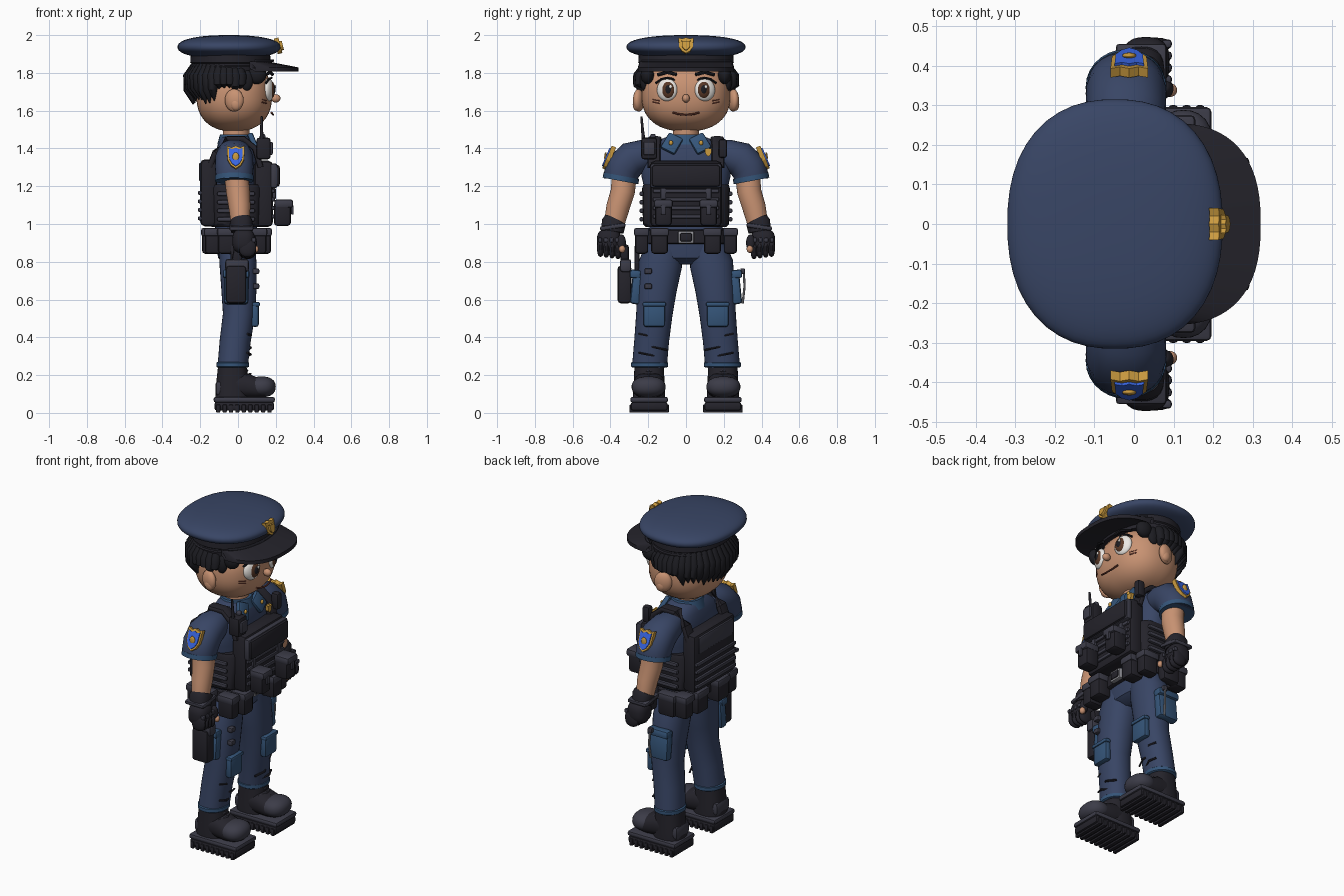
import bpy, bmesh, math, random
from mathutils import Vector, Matrix, Euler
random.seed(4)
COL = dict(navy=(.04, .06, .13), black=(.018, .017, .024), grey=(.045, .045, .065), blue=(.035, .09, .19),
           skin=(.58, .29, .17), gold=(.6, .33, .05), royal=(.04, .13, .75), hair=(.012, .012, .016),
           white=(.85, .82, .78), brown=(.1, .04, .02), steel=(.3, .3, .33), lip=(.2, .06, .04))
MAT = {}
for k, c in COL.items():
    MAT[k] = bpy.data.materials.new(k)
    MAT[k].diffuse_color = (*c, 1)

def finish(bm, name, col, smooth=True):
    bmesh.ops.recalc_face_normals(bm, faces=bm.faces)
    me = bpy.data.meshes.new(name)
    bm.to_mesh(me)
    bm.free()
    ob = bpy.data.objects.new(name, me)
    bpy.context.collection.objects.link(ob)
    me.materials.append(MAT[col])
    if smooth:
        bpy.ops.object.select_all(action='DESELECT')
        ob.select_set(True)
        bpy.context.view_layer.objects.active = ob
        bpy.ops.object.shade_smooth_by_angle(angle=math.radians(40))
    return ob

def box(name, loc, size, col, bev=.012, rot=(0, 0, 0)):
    bm = bmesh.new()
    bmesh.ops.create_cube(bm, size=1)
    bmesh.ops.scale(bm, vec=size, verts=bm.verts)
    bmesh.ops.bevel(bm, geom=bm.edges[:], offset=min(bev, min(size) * .4), segments=2, affect='EDGES', profile=.5)
    bmesh.ops.transform(bm, matrix=Matrix.Translation(loc) @ Euler(rot).to_matrix().to_4x4(), verts=bm.verts)
    return finish(bm, name, col)

def blob(name, loc, rad, col, p=2, rot=(0, 0, 0), seg=24):
    # superellipsoid: p=2 is an ellipsoid, larger p is boxier
    bm = bmesh.new()
    bmesh.ops.create_uvsphere(bm, u_segments=seg, v_segments=seg * 2 // 3, radius=1)
    for v in bm.verts:
        v.co /= sum(abs(c) ** p for c in v.co) ** (1 / p)
    bmesh.ops.scale(bm, vec=rad, verts=bm.verts)
    bmesh.ops.transform(bm, matrix=Matrix.Translation(loc) @ Euler(rot).to_matrix().to_4x4(), verts=bm.verts)
    return finish(bm, name, col)

def tube(name, pts, radii, col, p=2, n=28):
    # loft of superellipse rings along a path; radii are (along x, across)
    bm = bmesh.new()
    P = [Vector(q) for q in pts]
    rings = []
    for i, c in enumerate(P):
        t = (P[min(i + 1, len(P) - 1)] - P[max(i - 1, 0)]).normalized()
        a = Vector((1, 0, 0)) if abs(t.x) < .9 else Vector((0, 0, 1))
        u = (a - t * a.dot(t)).normalized()
        w = t.cross(u)
        r = radii[i] if isinstance(radii, list) else (radii, radii)
        ring = []
        for k in range(n):
            x, y = math.cos(2 * math.pi * k / n), math.sin(2 * math.pi * k / n)
            f = (abs(x) ** p + abs(y) ** p) ** (-1 / p)
            ring.append(bm.verts.new(c + u * x * f * r[0] + w * y * f * r[1]))
        rings.append(ring)
    for A, B in zip(rings, rings[1:]):
        for k in range(n):
            bm.faces.new((A[k], A[(k + 1) % n], B[(k + 1) % n], B[k]))
    bm.faces.new(rings[0])
    bm.faces.new(rings[-1])
    return finish(bm, name, col)

def shield(name, loc, w, h, d, col, rot=(0, 0, 0)):
    half = [(.25, .42), (.5, .5), (.46, -.1), (.27, -.36)]
    prof = [(0, .5)] + half + [(0, -.5)] + [(-a, b) for a, b in reversed(half)]
    bm = bmesh.new()
    f = bm.faces.new([bm.verts.new((0, a * w, b * h)) for a, b in prof])
    g = bmesh.ops.extrude_face_region(bm, geom=[f])
    bmesh.ops.translate(bm, vec=(d, 0, 0), verts=[v for v in g['geom'] if isinstance(v, bmesh.types.BMVert)])
    bmesh.ops.transform(bm, matrix=Matrix.Translation(loc) @ Euler(rot).to_matrix().to_4x4(), verts=bm.verts)
    return finish(bm, name, col, False)

# cap: crown, band, visor, badge
blob('cap_crown', (-.048, 0, 1.937), (.272, .315, .063), 'navy', 2.3, seg=48)
tube('cap_band', [(-.04, 0, z) for z in (1.81, 1.835, 1.84, 1.85, 1.855, 1.9)],
     [(.21, .25), (.213, .253), (.205, .245), (.205, .245), (.213, .253), (.21, .25)], 'black', n=48)
bm = bmesh.new()
prev = None
for i in range(33):
    a = math.radians(-90 + 180 * i / 32)
    c, s = max(math.cos(a), 0), math.sin(a)
    ox, oy = .09 + .23 * c ** .8, .255 * math.copysign(abs(s) ** .8, s)
    ix, iy = .06 + .1 * c, .245 * s
    q = [bm.verts.new(v) for v in ((ix, iy, 1.86), (ox, oy, 1.829), (ox, oy, 1.807), (ix, iy, 1.825))]
    if prev:
        for k in range(4):
            bm.faces.new((prev[k], prev[(k + 1) % 4], q[(k + 1) % 4], q[k]))
    prev = q
finish(bm, 'cap_visor', 'black')
shield('cap_badge', (.2, 0, 1.94), .08, .085, .025, 'gold', (0, -.25, 0))
shield('cap_badge_centre', (.222, 0, 1.942), .045, .05, .016, 'gold', (0, -.25, 0))
tube('cap_cord', [(.06 + .125 * math.cos(a / 10), .24 * math.sin(a / 10), 1.865) for a in range(-13, 14)], .007, 'grey', n=8)

# head and face
blob('head', (-.02, 0, 1.68), (.2, .235, .19), 'skin', 2.35, seg=48)
tube('neck', [(-.01, 0, 1.4), (-.01, 0, 1.53)], .07, 'skin')
blob('nose', (.2, 0, 1.665), (.025, .02, .022), 'skin')
tube('mouth', [(.187 - 2.2 * y * y, y, 1.578 + 2.5 * y * y) for y in (-.07, -.045, -.02, 0, .02, .045, .07)], .005, 'lip', n=8)
for s in (-1, 1):
    blob('ear', (-.02, s * .25, 1.655), (.052, .028, .06), 'skin', rot=(0, 0, s * .3))
    blob('ear_lobe', (-.01, s * .262, 1.635), (.03, .02, .035), 'skin')
    blob('eye_white', (.162, s * .1, 1.71), (.026, .056, .06), 'white', rot=(0, 0, s * .3))
    blob('iris', (.176, s * .096, 1.71), (.018, .037, .045), 'brown', rot=(0, 0, s * .3))
    blob('pupil', (.185, s * .094, 1.712), (.013, .02, .027), 'hair', rot=(0, 0, s * .3))
    blob('eye_glint', (.196, s * .094 + .012, 1.727), (.005, .008, .01), 'white')
    tube('eyelid', [(.178 - .03 * abs(k), s * (.1 + .06 * k), 1.774 - .028 * k * k) for k in (-1, -.5, 0, .5, 1)], .006, 'hair', n=8)
    tube('eyebrow', [(.182, s * .05, 1.792), (.172, s * .1, 1.803), (.145, s * .15, 1.79)], .009, 'hair', n=8)
    for k in (0, 1):
        tube('cheek_mark', [(.15, s * .14, 1.638 + .014 * k), (.125, s * .175, 1.645 + .014 * k)], .004, 'lip', n=6)
    blob('sideburn', (.045, s * .222, 1.76), (.035, .022, .055), 'hair')
    blob('temple_hair', (.1, s * .205, 1.79), (.05, .035, .05), 'hair')

# hair: cap plus tapered locks round the back
blob('hair_base', (-.07, 0, 1.765), (.175, .238, .085), 'hair', 2.6, seg=32)
for i in range(27):
    a = math.radians(72 + 216 * i / 26)
    c, s = math.cos(a), math.sin(a)
    low = 1.635 + random.uniform(-.005, .03) + (.06 if c > -.3 else 0)
    tube('hair_lock', [(-.05 + r * c * .83, r * s, z) for r, z in ((.21, 1.84), (.25, 1.78), (.255, (1.78 + low) / 2), (.225, low))],
         [(.025, .028), (.034, .034), (.026, .03), (.003, .003)], 'hair', n=10)

# shirt, collar and hips
tube('shirt', [(-.01, 0, z) for z in (.93, 1.1, 1.25, 1.35, 1.41, 1.45, 1.47)],
     [(.11, .19), (.115, .2), (.115, .235), (.11, .24), (.1, .2), (.085, .13), (.065, .08)], 'navy', 2.5, 36)
tube('collar_band', [(-.01, 0, 1.42), (-.01, 0, 1.475)], [(.1, .11), (.085, .09)], 'blue')
tube('hips', [(-.01, 0, z) for z in (.785, .82, .88, .98)], [(.05, .1), (.095, .185), (.105, .2), (.11, .195)], 'navy', 2.5)
for s in (-1, 1):
    box('collar_flap', (.085, s * .075, 1.425), (.03, .085, .1), 'blue', .01, (s * .5, -.4, 0))
    blob('collar_pin', (.108, s * .08, 1.43), (.008, .011, .013), 'gold')
shield('chest_badge', (.115, .118, 1.38), .035, .045, .02, 'gold')

# arms
for s in (-1, 1):
    tube('sleeve', [(-.02, s * y, z) for y, z in ((.15, 1.37), (.22, 1.365), (.285, 1.345), (.33, 1.3), (.343, 1.26), (.345, 1.235))],
         [(.07, .07), (.092, .082), (.1, .093), (.102, .095), (.098, .092), (.096, .09)], 'navy', 2.2)
    tube('sleeve_hem', [(-.02, s * .342, 1.255), (-.02, s * .347, 1.228)], [(.102, .096)] * 2, 'blue')
    rot = (0, -.4, s * math.pi / 2)
    shield('patch_edge', (-.012, s * .395, 1.345), .095, .13, .025, 'gold', rot)
    shield('patch_field', (-.012, s * .405, 1.347), .074, .104, .022, 'royal', rot)
    blob('patch_emblem', (-.012, s * .425, 1.352), (.018, .008, .027), 'gold')
    tube('arm', [(-.01, s * .325, 1.27), (0, s * .335, 1.17), (.008, s * .36, 1.09), (.012, s * .378, 1.01)],
         [(.064, .066), (.063, .064), (.058, .062), (.05, .055)], 'skin')
    tube('glove_cuff', [(.015, s * .377, 1.02), (.017, s * .382, 1.01), (.02, s * .39, .96)], [(.055, .058), (.06, .064), (.056, .06)], 'black', 2.6)
    box('glove_strap', (.018, s * .388, .985), (.128, .135, .024), 'grey', .01, (s * -.15, 0, 0))
    blob('palm', (.03, s * .408, .91), (.06, .064, .065), 'black', 2.8)
    for k in range(4):
        blob('finger', (.05, s * (.36 + .031 * k), .862 + .004 * k), (.045, .018, .048), 'black', 2.5, seg=14)
        box('knuckle', (.083, s * (.365 + .03 * k), .915), (.025, .022, .026), 'grey', .008)
    blob('thumb', (.078, s * .342, .9), (.022, .024, .045), 'black')
    blob('thumb_tip', (.092, s * .338, .867), (.017, .017, .02), 'skin')

# vest: plates, wrap, straps, ribs and pouches
tube('vest_wrap', [(-.01, 0, z) for z in (.985, 1.0, 1.19, 1.21)], [(.13, .215), (.14, .228), (.145, .232), (.135, .225)], 'black', 4, 40)
box('vest_front', (.135, 0, 1.16), (.1, .38, .35), 'black', .025)
box('vest_back', (-.155, 0, 1.165), (.09, .4, .355), 'black', .025)
box('chest_plaque', (.2, 0, 1.255), (.045, .365, .118), 'black', .018)
box('plaque_frame', (.19, 0, 1.255), (.04, .38, .132), 'grey', .015)
box('back_panel', (-.195, 0, 1.275), (.025, .33, .1), 'grey', .012)
for k in range(4):
    z = 1.02 + .045 * k
    box('front_webbing', (.185, 0, z + .02), (.022, .35, .022), 'grey', .007)
    box('back_webbing', (-.2, 0, z + .01), (.025, .38, .022), 'grey', .008)
    for s in (-1, 1):
        box('side_webbing', (-.01, s * .235, z + .005), (.2, .022, .023), 'grey', .008)
for s in (-1, 1):
    tube('shoulder_strap', [(.12, s * .17, 1.3), (.09, s * .17, 1.4), (.03, s * .165, 1.45), (-.06, s * .165, 1.45), (-.12, s * .17, 1.38), (-.15, s * .17, 1.3)],
         [(.016, .035)] * 6, 'black', 4, 16)
    box('chest_pouch', (.235, s * .12, 1.055), (.09, .09, .13), 'black', .018)
    box('pouch_flap', (.242, s * .12, 1.108), (.1, .1, .045), 'grey', .014)
    box('pouch_clip', (.288, s * .12, 1.075), (.014, .025, .05), 'grey', .005)
    box('pouch_strap', (.19, s * .12, 1.16), (.02, .03, .06), 'grey', .006)
box('radio', (.135, -.195, 1.4), (.075, .085, .115), 'black', .015)
box('radio_face', (.175, -.195, 1.4), (.018, .06, .07), 'grey', .007)
blob('radio_knob', (.13, -.175, 1.462), (.015, .015, .015), 'grey', 3)
tube('radio_antenna', [(.125, -.225, 1.44), (.125, -.23, 1.5), (.125, -.236, 1.57)], [(.011, .011), (.008, .008), (.006, .006)], 'black', n=10)
box('shoulder_mic', (.125, .195, 1.4), (.05, .045, .1), 'black', .014)

# duty belt
tube('belt', [(-.01, 0, z) for z in (.895, .9, .965, .97)], [(.12, .205), (.128, .213), (.128, .213), (.12, .205)], 'black', 3, 40)
box('belt_buckle', (.125, 0, .93), (.03, .085, .065), 'steel', .008)
box('buckle_inset', (.138, 0, .93), (.014, .062, .043), 'black', .005)
for s in (-1, 1):
    for x, y, w, d in ((.13, .14, .09, .09), (.1, .235, .07, .1), (-.05, .24, .06, .11), (-.15, .1, .11, .08), (-.13, .21, .08, .09)):
        box('belt_pouch', (x, s * y, .91), (d, w, .135), 'black', .016)
        box('belt_pouch_flap', (x, s * y, .957), (d + .01, w + .01, .045), 'grey', .012)

# legs, pockets and boots
for s in (-1, 1):
    tube('trouser_leg', [(x, s * y, z) for x, y, z in ((-.005, .11, .9), (0, .135, .79), (.005, .155, .65), (.005, .168, .52), (-.015, .182, .38), (-.028, .193, .25))],
         [(.095, .09), (.098, .115), (.093, .105), (.085, .096), (.082, .092), (.08, .092)], 'navy', 2.2)
    tube('trouser_cuff', [(-.028, s * .193, z) for z in (.24, .245, .265, .27)], [(.08, .09), (.086, .098), (.086, .098), (.08, .09)], 'blue')
    box('knee_pad', (.09, s * .168, .52), (.04, .115, .13), 'blue', .014)
    box('knee_pad_flap', (.096, s * .168, .575), (.042, .125, .025), 'blue', .01)
    for z, o in ((.41, .03), (.345, -.02), (.31, .03)):
        tube('crease', [(.045, s * (.18 + o - .06), z - .012), (.068, s * (.18 + o), z), (.05, s * (.18 + o + .04), z + .008)], .006, 'black', n=6)
    box('cargo_pocket', (-.01, s * .262, .66), (.13, .055, .17), 'blue', .016, (s * .1, 0, 0))
    box('cargo_flap', (-.01, s * .268, .735), (.14, .058, .045), 'blue', .012, (s * .1, 0, 0))
    tube('boot_shaft', [(-.03, s * .195, z) for z in (.085, .13, .19, .25)], [(.09, .085), (.088, .084), (.082, .08), (.075, .078)], 'black', 2.5)
    tube('boot_vamp', [(-.06, s * .195, .15), (.03, s * .195, .145), (.1, s * .197, .13), (.15, s * .198, .125)],
         [(.07, .08), (.07, .083), (.055, .085), (.045, .075)], 'black', 2.4)
    blob('boot_toe', (.125, s * .198, .138), (.075, .09, .055), 'grey', 2.3)
    box('boot_heel', (-.09, s * .195, .13), (.06, .13, .08), 'grey', .02)
    box('sole_top', (.033, s * .195, .07), (.325, .2, .03), 'grey', .013)
    box('sole_base', (.033, s * .195, .035), (.315, .195, .045), 'black', .012)
    for k in range(9):
        box('tread', (-.105 + .034 * k, s * .195, .023), (.023, .21, .044), 'black', .007)
    for k in range(4):
        x, z = .088 - .017 * k, .182 + .017 * k
        tube('boot_lace', [(x - .03, s * .195 - .055, z - .004), (x - .005, s * .195, z + .008), (x - .03, s * .195 + .055, z - .004)], .006, 'grey', n=6)

# holster with sidearm grip, thigh clips, cuffs and key on the other leg
box('holster', (-.01, -.325, .68), (.11, .075, .2), 'black', .018)
box('holster_top', (-.005, -.32, .78), (.125, .06, .07), 'grey', .015)
box('sidearm_grip', (.0, -.325, .84), (.055, .045, .1), 'black', .014, (0, .2, 0))
box('holster_hanger', (-.01, -.26, .82), (.06, .025, .14), 'black', .008)
for z in (.67, .75):
    box('thigh_clip', (.095, -.2, z), (.035, .04, .03), 'grey', .008)
tube('pocket_tag', [(.03, .305, .76), (.035, .31, .67), (.03, .3, .58)], .006, 'steel', n=8)
box('pocket_snap', (.03, .3, .75), (.03, .025, .03), 'grey', .006)
